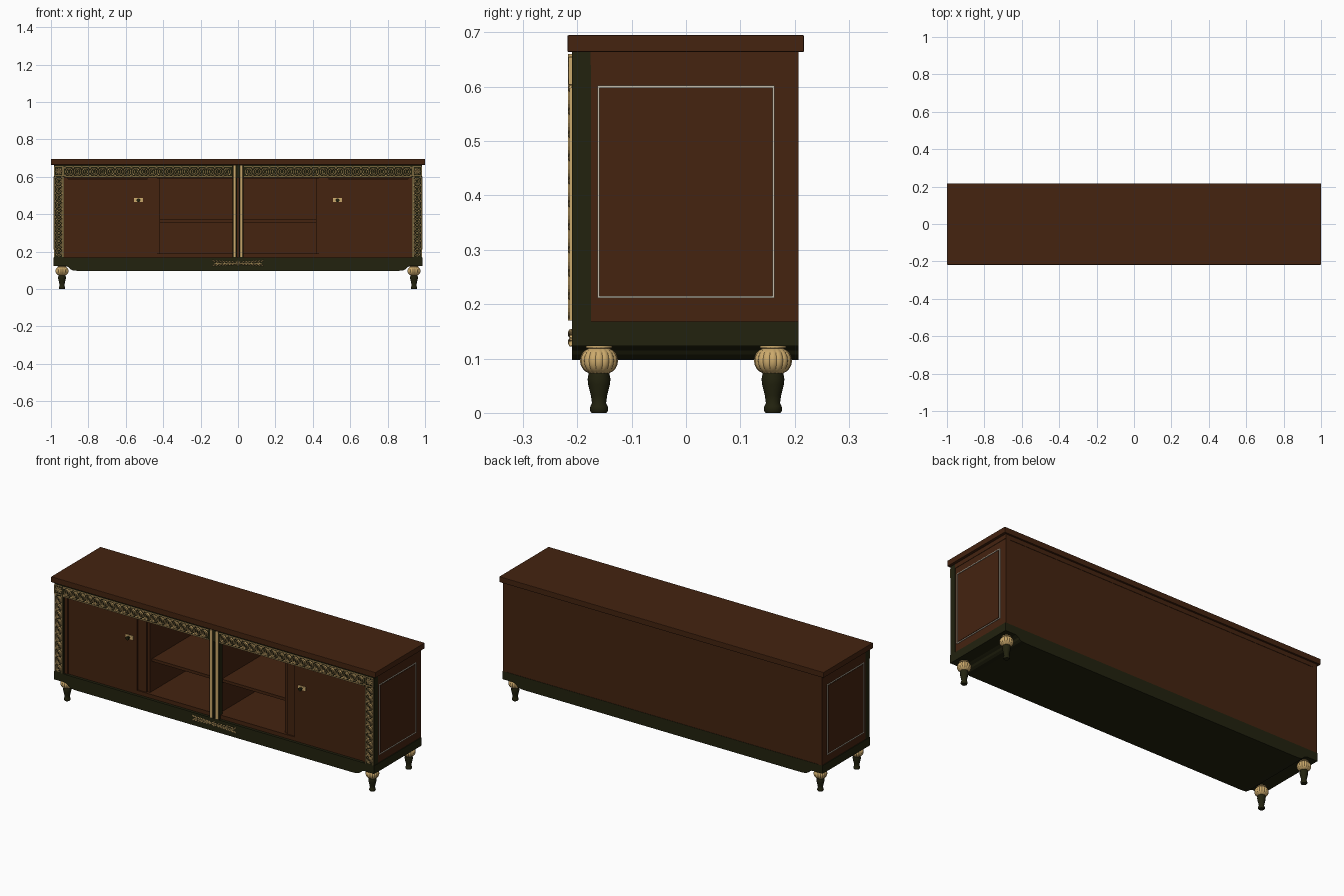
import bpy, bmesh, math
from mathutils import Matrix

if "Cube" in bpy.data.objects:
    bpy.data.objects.remove(bpy.data.objects["Cube"])


def material(name, rgb):
    m = bpy.data.materials.new(name)
    m.diffuse_color = (*rgb, 1)
    m.use_nodes = True
    m.node_tree.nodes["Principled BSDF"].inputs["Base Color"].default_value = m.diffuse_color
    return m


WOOD = material("walnut brown", (0.058, 0.017, 0.005))
OLIVE = material("dark olive", (0.016, 0.016, 0.0045))
GOLD = material("antique gold", (0.60, 0.40, 0.15))
PALE = material("pale inlay", (0.55, 0.50, 0.40))


def finish(name, bm, mat, smooth=False):
    bmesh.ops.recalc_face_normals(bm, faces=bm.faces)
    me = bpy.data.meshes.new(name)
    bm.to_mesh(me)
    bm.free()
    ob = bpy.data.objects.new(name, me)
    me.materials.append(mat)
    bpy.context.collection.objects.link(ob)
    if smooth:
        bpy.ops.object.select_all(action='DESELECT')
        ob.select_set(True)
        bpy.context.view_layer.objects.active = ob
        bpy.ops.object.shade_smooth_by_angle(angle=math.radians(40))
    return ob


def add_box(bm, x0, x1, y0, y1, z0, z1):
    m = Matrix.Translation(((x0 + x1) / 2, (y0 + y1) / 2, (z0 + z1) / 2))
    m = m @ Matrix.Diagonal((abs(x1 - x0), y1 - y0, z1 - z0, 1))
    bmesh.ops.create_cube(bm, size=1, matrix=m)


def box(name, mat, *d, bevel=0):
    bm = bmesh.new()
    add_box(bm, *d)
    if bevel:
        bmesh.ops.bevel(bm, geom=bm.edges[:], offset=bevel, segments=2, affect='EDGES', profile=0.5)
    return finish(name, bm, mat)


def ring(bm, cx, cz, rx, rz, w=0.005, y0=-0.2175, y1=-0.209, n=16):
    """Flat oval ring standing on the front face."""
    rows = []
    for k in range(n):
        c, s = math.cos(k * math.tau / n), math.sin(k * math.tau / n)
        rows.append([bm.verts.new((cx + (rx - d) * c, y, cz + (rz - d) * s))
                     for d, y in ((0, y1), (w * .25, y0), (w * .75, y0), (w, y1))])
    for k in range(n):
        a, b = rows[k], rows[(k + 1) % n]
        for j in range(3):
            bm.faces.new((a[j], a[j + 1], b[j + 1], b[j]))


def bead(bm, cx, cz, rx, rz, turn=0, y=-0.211, ry=0.006):
    m = Matrix.Translation((cx, y, cz)) @ Matrix.Rotation(turn, 4, 'Y') @ Matrix.Diagonal((rx, ry, rz, 1))
    bmesh.ops.create_uvsphere(bm, u_segments=8, v_segments=6, radius=1, matrix=m)


def lathe(name, mat, profile, x, y, lobes=0, n=24):
    bm = bmesh.new()
    rows = []
    for r, z, amt in profile:
        row = []
        for k in range(n):
            a = k * math.tau / n
            q = r * (1 - amt * abs(math.sin(lobes * a / 2)) ** 8)
            row.append(bm.verts.new((x + q * math.cos(a), y + q * math.sin(a), z)))
        rows.append(row)
    for a, b in zip(rows, rows[1:]):
        for k in range(n):
            bm.faces.new((a[k], a[(k + 1) % n], b[(k + 1) % n], b[k]))
    bm.faces.new(rows[0])
    bm.faces.new(rows[-1])
    return finish(name, bm, mat, True)


# top slab and the thin rail below it
box("top", WOOD, -1, 1, -0.218, 0.217, 0.664, 0.695, bevel=0.002)
box("back_top_rail", WOOD, -0.985, 0.985, 0.19, 0.207, 0.64, 0.665)
box("inner_ceiling", WOOD, -0.97, 0.97, -0.19, 0.2, 0.59, 0.664)

# base plinth and its curved apron, full depth
box("plinth", OLIVE, -0.987, 0.987, -0.21, 0.207, 0.123, 0.168)
half = [(0.86, 0.097), (0.885, 0.100), (0.898, 0.107), (0.904, 0.115), (0.915, 0.120), (0.925, 0.125)]
bm = bmesh.new()
outline = half + [(-x, z) for x, z in reversed(half)]
face = bm.faces.new([bm.verts.new((x, -0.21, z)) for x, z in outline])
ext = bmesh.ops.extrude_face_region(bm, geom=[face])
bmesh.ops.translate(bm, vec=(0, 0.417, 0), verts=[v for v in ext["geom"] if isinstance(v, bmesh.types.BMVert)])
finish("apron", bm, OLIVE)

# carcass
box("back_panel", WOOD, -0.983, 0.983, 0.185, 0.205, 0.168, 0.64)
box("floor_board", WOOD, -0.97, 0.97, -0.195, 0.19, 0.168, 0.19)
box("centre_wall", WOOD, -0.012, 0.012, -0.19, 0.19, 0.19, 0.6)
box("front_rail", OLIVE, -0.94, 0.94, -0.21, -0.175, 0.596, 0.664)

for s, side in ((-1, "left"), (1, "right")):
    # side panel with rail, raised field and inlaid frame
    box(side + "_side_panel", WOOD, s * 0.96, s * 0.983, -0.176, 0.207, 0.168, 0.64)
    box(side + "_side_rail", WOOD, s * 0.96, s * 0.985, -0.176, 0.207, 0.64, 0.664)
    box(side + "_side_field", WOOD, s * 0.975, s * 0.985, -0.153, 0.153, 0.22, 0.594)
    bm = bmesh.new()
    for y in (-0.163, 0.159):
        add_box(bm, s * 0.978, s * 0.987, y, y + 0.004, 0.211, 0.602)
    for z in (0.211, 0.598):
        add_box(bm, s * 0.978, s * 0.987, -0.163, 0.163, z, z + 0.004)
    finish(side + "_side_inlay", bm, PALE)

    # corner post, door, divider and shelf
    box(side + "_corner_post", OLIVE, s * 0.93, s * 0.985, -0.21, -0.175, 0.168, 0.664)
    box(side + "_door_stop", WOOD, s * 0.91, s * 0.932, -0.2, -0.175, 0.168, 0.596)
    box(side + "_door", WOOD, s * 0.485, s * 0.912, -0.195, -0.175, 0.178, 0.588)
    box(side + "_stile", WOOD, s * 0.433, s * 0.485, -0.188, -0.15, 0.188, 0.596)
    box(side + "_divider", WOOD, s * 0.417, s * 0.433, -0.18, 0.19, 0.188, 0.596)
    box(side + "_shelf", WOOD, s * 0.01, s * 0.42, -0.16, 0.19, 0.356, 0.372)

    # centre post half with gold rod
    box(side + "_centre_post", OLIVE, s * 0.006, s * 0.03, -0.21, -0.18, 0.168, 0.664)
    lathe(side + "_centre_rod", GOLD, [(0.008, 0.17, 0), (0.008, 0.66, 0)], s * 0.018, -0.209, n=12)

    # door handle: plate, ring and knob
    box(side + "_handle_plate", GOLD, s * 0.508, s * 0.556, -0.2, -0.194, 0.464, 0.487, bevel=0.002)
    bm = bmesh.new()
    m = Matrix.Translation((s * 0.532, -0.207, 0.475)) @ Matrix.Rotation(math.pi / 2, 4, 'X')
    bmesh.ops.create_cone(bm, cap_ends=True, segments=16, radius1=0.005, radius2=0.010, depth=0.02, matrix=m)
    finish(side + "_handle_knob", bm, OLIVE, True)

    # frieze of linked ovals on the rail, between thin borders
    bm = bmesh.new()
    count = 20
    step = 0.89 / count
    for i in range(count):
        x = s * (0.035 + step * (i + 0.5))
        ring(bm, x, 0.627, 0.021, 0.021)
        ring(bm, x, 0.627, 0.010, 0.014, 0.004)
        for z in (0.607, 0.647):
            bead(bm, x + s * step / 2, z, 0.007, 0.005)
    for z in (0.599, 0.652):
        add_box(bm, s * 0.033, s * 0.928, -0.214, -0.209, z, z + 0.0035)
    finish(side + "_frieze", bm, GOLD)

    # the same ornament down the corner post
    bm = bmesh.new()
    for i in range(10):
        z = 0.193 + i * 0.0425
        ring(bm, s * 0.958, z, 0.018, 0.020)
        ring(bm, s * 0.958, z, 0.010, 0.012, 0.004)
        for dx in (-0.017, 0.017):
            bead(bm, s * 0.958 + dx, z + 0.021, 0.005, 0.007)
    for x in (0.934, 0.979):
        add_box(bm, s * x, s * (x + 0.003), -0.214, -0.209, 0.17, 0.598)
    finish(side + "_post_ornament", bm, GOLD)

    # square rosette in the corner
    bm = bmesh.new()
    for x in (0.934, 0.979):
        add_box(bm, s * x, s * (x + 0.003), -0.2165, -0.209, 0.604, 0.655)
    for z in (0.604, 0.652):
        add_box(bm, s * 0.934, s * 0.982, -0.2165, -0.209, z, z + 0.003)
    for k in range(8):
        a = k * math.tau / 8
        bead(bm, s * 0.958 + 0.0125 * math.sin(a), 0.6295 + 0.0125 * math.cos(a), 0.004, 0.009, a)
    bead(bm, s * 0.958, 0.6295, 0.006, 0.006)
    finish(side + "_corner_rosette", bm, GOLD)

    # turned feet: gold gadrooned bulb over a dark tapered leg
    for y, place in ((-0.16, "front"), (0.16, "back")):
        bulb = [(0.024, 0.126, 0), (0.024, 0.119, 0)]
        for k in range(1, 10):
            t = k * math.pi / 10
            bulb.append((0.012 + 0.023 * math.sin(t), 0.096 + 0.024 * math.cos(t), 0.06))
        bulb.append((0.018, 0.071, 0))
        lathe(f"{side}_{place}_foot_bulb", GOLD, bulb, s * 0.941, y, lobes=16, n=64)
        leg = [(0.019, 0.073, 0), (0.021, 0.062, 0), (0.020, 0.052, 0), (0.015, 0.032, 0),
               (0.013, 0.018, 0), (0.016, 0.012, 0), (0.017, 0.005, 0), (0.014, 0, 0)]
        lathe(f"{side}_{place}_foot_leg", OLIVE, leg, s * 0.941, y)

# scrolled leaf mount at the centre of the plinth
bm = bmesh.new()
for k in range(6):
    a = k * math.tau / 6
    bead(bm, 0.009 * math.sin(a), 0.138 + 0.009 * math.cos(a), 0.004, 0.007, a)
for s in (-1, 1):
    for i in range(7):
        x = s * (0.026 + i * 0.017)
        spread = 0.006 + 0.0008 * i
        for v in (-1, 1):
            bead(bm, x, 0.138 + v * spread, 0.010, 0.0032, s * v * -0.5)
        if i % 2:
            ring(bm, x, 0.138, 0.008, 0.008, 0.003, n=10, y0=-0.214)
    add_box(bm, s * 0.012, s * 0.125, -0.213, -0.208, 0.1365, 0.1395)
finish("plinth_mount", bm, GOLD)
